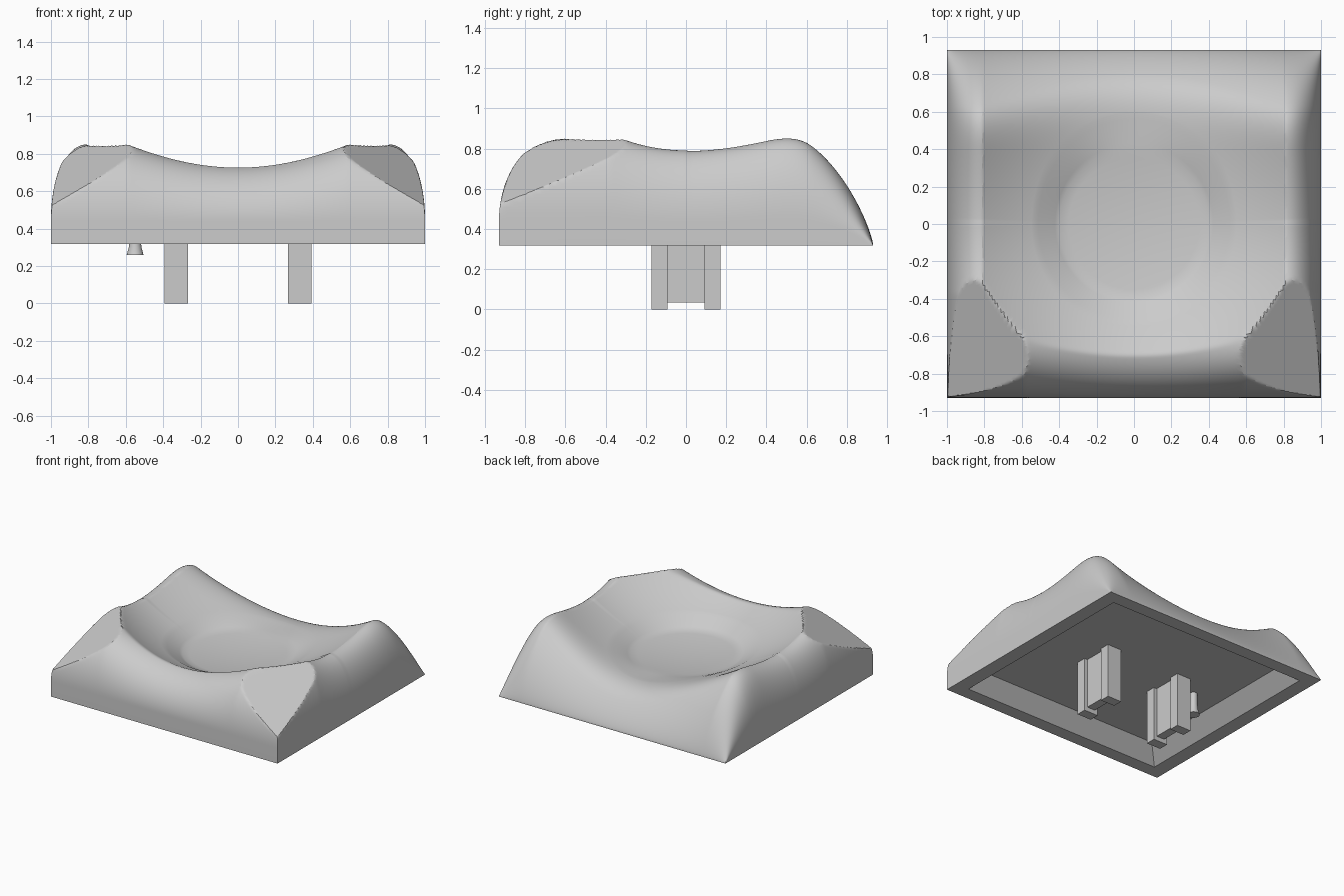
import bpy, bmesh, math
from mathutils import Vector

if "Cube" in bpy.data.objects:
    bpy.data.objects.remove(bpy.data.objects["Cube"], do_unlink=True)

HX, HY, BASE = 1.0, 0.93, 0.317     # half sizes and bottom of the cap
R_FLOOR = 0.4                       # finger recess floor radius
SHOULDER = 0.81                     # where the side walls begin to roll over
CEILING = 0.435                     # top of the hollow underneath

grey = bpy.data.materials.new("plain grey")
grey.diffuse_color = (0.6, 0.6, 0.6, 1)
grey.use_nodes = True
grey.node_tree.nodes["Principled BSDF"].inputs["Base Color"].default_value = (0.6, 0.6, 0.6, 1)


def finish(bm, name, angle=25):
    bmesh.ops.recalc_face_normals(bm, faces=bm.faces)
    mesh = bpy.data.meshes.new(name)
    bm.to_mesh(mesh)
    bm.free()
    obj = bpy.data.objects.new(name, mesh)
    bpy.context.collection.objects.link(obj)
    mesh.materials.append(grey)
    bpy.ops.object.select_all(action='DESELECT')
    obj.select_set(True)
    bpy.context.view_layer.objects.active = obj
    bpy.ops.object.shade_smooth_by_angle(angle=math.radians(angle))


def clamp(v):
    return max(0.0, min(1.0, v))


def smooth_min(a, b, k):
    h = max(k - abs(a - b), 0) / k
    return min(a, b) - h * h * k / 4


def dish(x, y):
    along = 0.37 + 0.3 * x * x if y < 0 else 0.17 + 0.38 * x * x
    return 0.548 + 0.37 * x * x + along * y * y


def top_height(x, y):
    ax = abs(x)
    inner = min(ax, SHOULDER)
    # dish blended into the rounded back
    back_top = 0.7 + 0.3 * inner * inner
    back = 0.325 + (back_top - 0.325) * (1 - clamp((y - 0.4) / 0.53) ** 2) ** 0.8
    h = min(smooth_min(dish(inner, y), back, 0.15) if y > 0 else dish(inner, y), 0.87)
    # side walls roll over in proportion to the height they start from
    roll = math.sqrt(1 - clamp((ax - SHOULDER) / (HX - SHOULDER)) ** 2)
    h = BASE + (h - BASE) * (0.24 + 0.76 * roll)
    # rounded front wall
    front_top = min(0.85, 0.735 + 0.33 * x * x)
    front = 0.44 + (front_top - 0.44) * math.sqrt(1 - clamp((-y - 0.64) / 0.29) ** 2)
    # sloping cut across each front corner
    cut = 0.86 - 0.64 * (0.81 * ax - 0.58 * y - 0.82)
    if y < 0:
        h = min(smooth_min(h, front, 0.012), cut)
    return h


def rim_point(p):
    # the recess rim reaches further towards the back
    d = p.normalized()
    return d * (0.535 + 0.06 * max(d.y, 0) ** 2)


def floor_height(r):
    return 0.55 + 0.17 * r * r


# Outline of the cap, walked corner to corner
corners = [Vector((sx * HX, sy * HY)) for sx, sy in ((-1, -1), (1, -1), (1, 1), (-1, 1))]
STEPS = 100
outline = [corners[i].lerp(corners[(i + 1) % 4], j / STEPS)
           for i in range(4) for j in range(STEPS)]

# Rings: recess floor, sloping recess wall, dish and outer walls, hollow
rings = []
for i in range(1, 9):
    r = R_FLOOR * i / 8
    rings.append([(*(p.normalized() * r), floor_height(r)) for p in outline])
for i in range(1, 7):
    ring = []
    for p in outline:
        rim = rim_point(p)
        t = i / 6
        z = floor_height(R_FLOOR) * (1 - t) + top_height(rim.x, rim.y) * t
        ring.append((*(p.normalized() * R_FLOOR).lerp(rim, t), z))
    rings.append(ring)
OUT = 60
for i in range(1, OUT + 1):
    t = 1 - (1 - i / OUT) ** 1.7
    pts = [rim_point(p).lerp(p, t) for p in outline]
    rings.append([(p.x, p.y, top_height(p.x, p.y)) for p in pts])
for scale, z in ((1, BASE), (0.885, BASE), (0.77, CEILING)):
    rings.append([(p.x * scale, p.y * scale, z) for p in outline])

bm = bmesh.new()
loops = [[bm.verts.new(co) for co in ring] for ring in rings]
n = len(outline)
for a, b in zip(loops, loops[1:]):
    for j in range(n):
        k = (j + 1) % n
        bm.faces.new((a[j], a[k], b[k], b[j]))
centre = bm.verts.new((0, 0, floor_height(0)))
for j in range(n):
    bm.faces.new((centre, loops[0][(j + 1) % n], loops[0][j]))
bm.faces.new(loops[-1])
finish(bm, "cap_shell")


def add_box(bm, x0, x1, y0, y1, z0, z1):
    verts = bmesh.ops.create_cube(bm, size=1)["verts"]
    for v in verts:
        v.co = Vector(((x0 + x1) / 2 + v.co.x * (x1 - x0),
                       (y0 + y1) / 2 + v.co.y * (y1 - y0),
                       (z0 + z1) / 2 + v.co.z * (z1 - z0)))


# Two mounting stems, each two posts joined by a thinner web
for name, cx in (("right_stem", -0.33), ("left_stem", 0.33)):
    bm = bmesh.new()
    for s in (-1, 1):
        y0, y1 = sorted((s * 0.093, s * 0.172))
        add_box(bm, cx - 0.062, cx + 0.062, y0, y1, 0, CEILING + 0.01)
    add_box(bm, cx - 0.035, cx + 0.035, -0.093, 0.093, 0.035, CEILING + 0.01)
    finish(bm, name)

# Small flared peg beside the right stem
bm = bmesh.new()
profile = [(0.045, 0.26), (0.034, 0.3), (0.03, 0.34), (0.028, CEILING + 0.01)]
pegs = [[bm.verts.new((-0.55 + r * math.cos(math.tau * j / 24),
                       0.02 + r * math.sin(math.tau * j / 24), z)) for j in range(24)]
        for r, z in profile]
for a, b in zip(pegs, pegs[1:]):
    for j in range(24):
        bm.faces.new((a[j], a[(j + 1) % 24], b[(j + 1) % 24], b[j]))
bm.faces.new(pegs[0])
bm.faces.new(pegs[-1])
finish(bm, "locating_peg")
